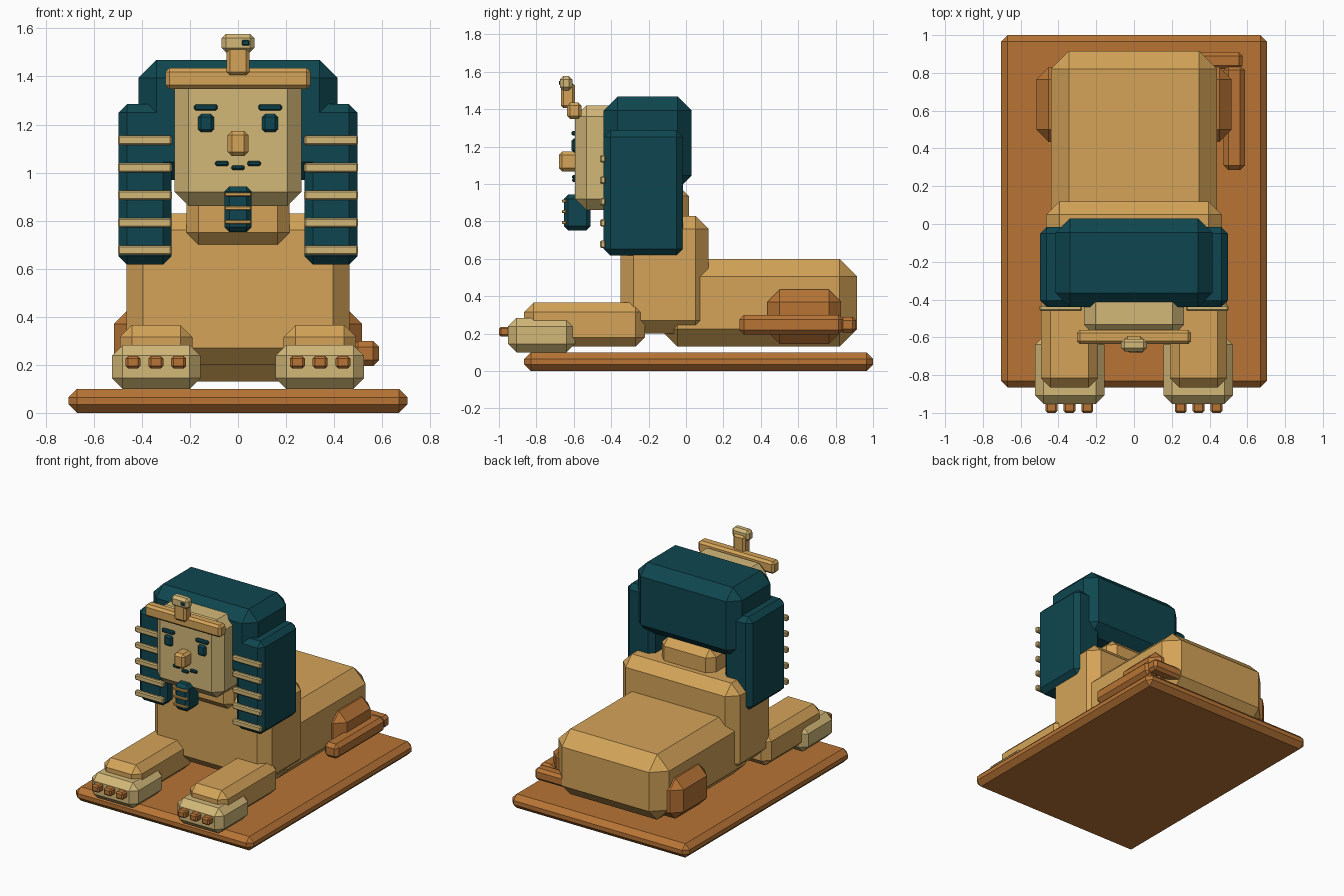
import bpy
import bmesh
from mathutils import Vector

if "Cube" in bpy.data.objects:
    bpy.data.objects.remove(bpy.data.objects["Cube"], do_unlink=True)


def material(name, rgb):
    m = bpy.data.materials.new(name)
    m.use_nodes = True
    m.diffuse_color = (*rgb, 1)
    m.node_tree.nodes["Principled BSDF"].inputs["Base Color"].default_value = (*rgb, 1)
    return m


sand = material("sandstone", (0.66, 0.37, 0.098))
pale = material("pale stone", (0.65, 0.48, 0.19))
rust = material("copper brown", (0.48, 0.175, 0.036))
teal = material("deep teal", (0.0048, 0.062, 0.08))


def block(name, x, y, z, bevel, mat):
    """Chamfered box spanning the (low, high) ranges given on each axis."""
    low, high = Vector((x[0], y[0], z[0])), Vector((x[1], y[1], z[1]))
    bm = bmesh.new()
    bmesh.ops.create_cube(bm, size=1)
    bmesh.ops.scale(bm, vec=high - low, verts=bm.verts)
    bmesh.ops.bevel(bm, geom=bm.edges[:], offset=bevel, segments=1,
                    affect='EDGES', clamp_overlap=True)
    mesh = bpy.data.meshes.new(name)
    bm.to_mesh(mesh)
    bm.free()
    mesh.materials.append(mat)
    obj = bpy.data.objects.new(name, mesh)
    obj.location = (low + high) / 2
    bpy.context.collection.objects.link(obj)
    return obj


def centred(name, half, y, z, bevel, mat):
    return block(name, (-half, half), y, z, bevel, mat)


def pair(name, x, y, z, bevel, mat):
    block("left_" + name, x, y, z, bevel, mat)
    block("right_" + name, (-x[1], -x[0]), y, z, bevel, mat)


def around(c, half):
    return (c - half, c + half)


# Plinth and body
centred("plinth", 0.705, (-0.865, 1.0), (0, 0.1), 0.035, rust)
centred("body", 0.44, (-0.14, 0.915), (0.13, 0.6), 0.095, sand)
centred("chest", 0.465, (-0.35, 0.12), (0.2, 0.83), 0.07, sand)
centred("neck", 0.215, (-0.4, 0.015), (0.7, 0.985), 0.05, sand)

# Haunches and tail
pair("haunch", (0.28, 0.517), (0.435, 0.83), (0.145, 0.435), 0.065, rust)
block("tail_root", (0.3, 0.575), (0.82, 0.91), (0.205, 0.29), 0.02, rust)
block("tail", (0.475, 0.587), (0.285, 0.84), (0.195, 0.3), 0.025, rust)

# Front legs, paws and toes
pair("front_leg", (0.19, 0.492), (-0.866, -0.22), (0.13, 0.365), 0.05, sand)
pair("paw", (0.156, 0.525), (-0.952, -0.594), (0.1, 0.283), 0.045, pale)
for i in range(3):
    pair(f"toe_{i + 1}", around(0.342 + (i - 1) * 0.095, 0.031),
         (-1.0, -0.93), (0.185, 0.236), 0.01, rust)

# Head and headdress
centred("head", 0.265, (-0.593, -0.15), (0.86, 1.42), 0.06, pale)
centred("headdress", 0.415, (-0.44, 0.03), (0.97, 1.468), 0.075, teal)
pair("lappet", (0.277, 0.497), (-0.44, -0.016), (0.617, 1.285), 0.035, teal)
for i in range(5):
    pair(f"lappet_stripe_{i + 1}", (0.275, 0.5), (-0.46, -0.43),
         around(0.677 + i * 0.1145, 0.02), 0.007, pale)

# Brow band with the small serpent
centred("brow_band", 0.302, (-0.636, -0.56), (1.348, 1.435), 0.016, sand)
centred("serpent_neck", 0.048, (-0.668, -0.594), (1.405, 1.54), 0.014, sand)
centred("serpent_head", 0.068, (-0.674, -0.608), (1.5, 1.577), 0.018, pale)
block("serpent_eye", (0.016, 0.048), (-0.68, -0.66), (1.529, 1.551), 0.004, teal)

# Face
pair("eyebrow", (0.085, 0.183), (-0.611, -0.58), (1.258, 1.284), 0.007, teal)
pair("eye", (0.1, 0.166), (-0.611, -0.58), (1.168, 1.243), 0.012, teal)
centred("nose", 0.043, (-0.68, -0.57), (1.068, 1.174), 0.018, sand)
pair("mouth_corner", (0.039, 0.095), (-0.609, -0.58), (1.028, 1.048), 0.006, teal)
centred("mouth", 0.027, (-0.609, -0.58), (1.01, 1.03), 0.006, teal)

# Beard
centred("beard", 0.057, (-0.652, -0.51), (0.752, 0.943), 0.022, teal)
for i in range(3):
    centred(f"beard_stripe_{i + 1}", 0.055, (-0.663, -0.64),
            around(0.795 + i * 0.057, 0.008), 0.003, sand)
